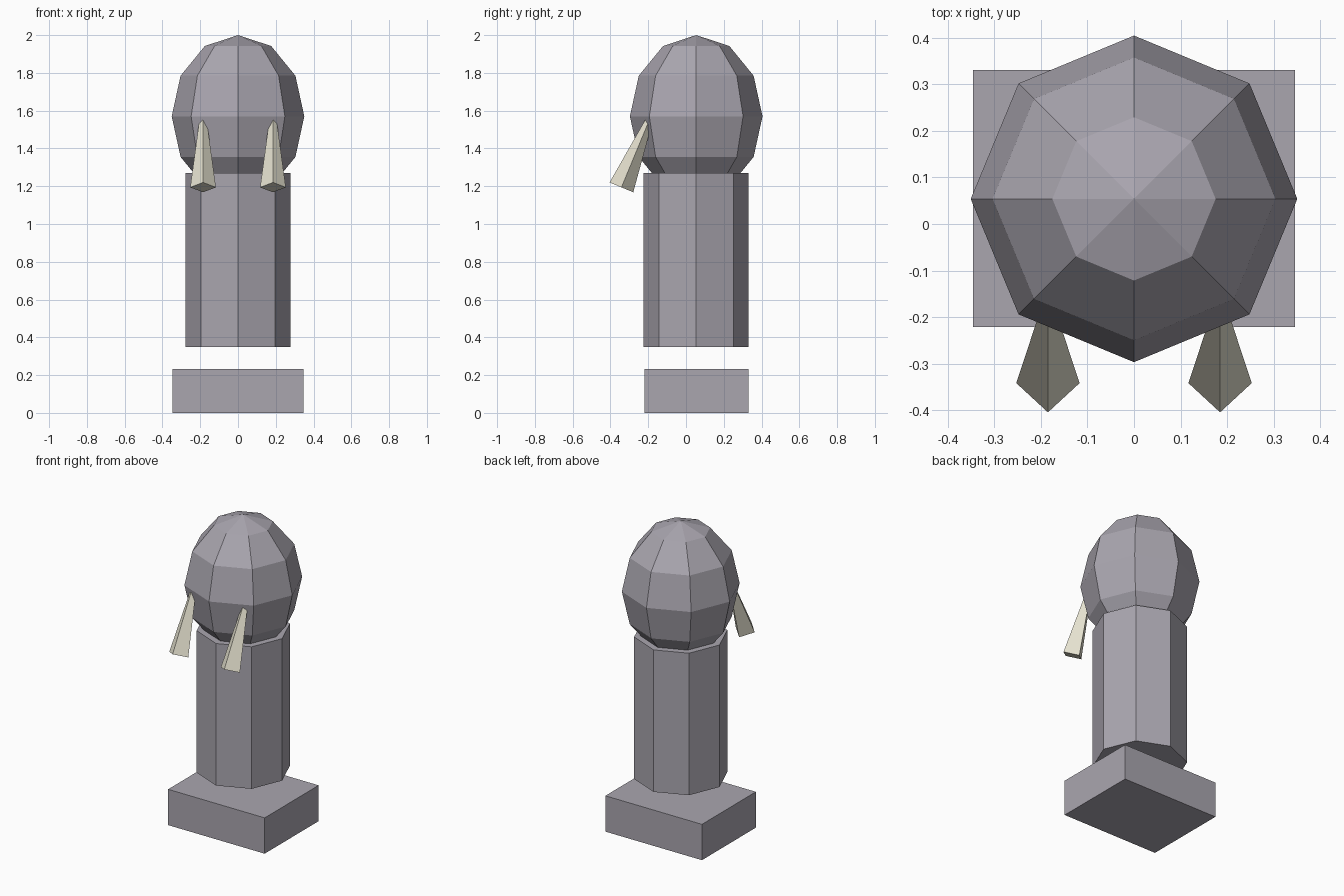
import bpy
import math
from mathutils import Matrix, Vector

if "Cube" in bpy.data.objects:
    bpy.data.objects.remove(bpy.data.objects["Cube"])

CY = 0.054  # shared body axis, set back to leave room for the tusks


def material(name, rgb):
    m = bpy.data.materials.new(name)
    m.diffuse_color = (*rgb, 1.0)
    m.use_nodes = True
    m.node_tree.nodes["Principled BSDF"].inputs["Base Color"].default_value = m.diffuse_color
    return m


def finish(name, mat):
    ob = bpy.context.object
    ob.name = ob.data.name = name
    ob.data.materials.append(mat)
    return ob


stone = material("grey_hide", (0.40, 0.38, 0.43))
ivory = material("ivory", (0.80, 0.77, 0.64))

# Square foot block
bpy.ops.mesh.primitive_cube_add(size=1, location=(0, CY + 0.001, 0.116))
foot = finish("foot_block", stone)
foot.scale = (0.692, 0.552, 0.232)

# Eight-sided column floating above the foot
bpy.ops.mesh.primitive_cylinder_add(vertices=8, radius=0.278, depth=0.92,
                                    location=(0, CY, 0.81))
finish("column", stone)

# Faceted egg-shaped head
bpy.ops.mesh.primitive_uv_sphere_add(segments=8, ring_count=6, radius=1,
                                     location=(0, CY, 1.57))
head = finish("head", stone)
head.scale = (0.351, 0.351, 0.43)

# Pair of square tapering tusks, wide end hanging forward, tip inside the head
tilt, length = math.radians(-22.5), 0.46
axis = Matrix.Rotation(tilt, 3, 'X') @ Vector((0, 0, 1))
for side, x in (("left", -0.185), ("right", 0.185)):
    centre = Vector((x, -0.342, 1.194)) + axis * length / 2
    bpy.ops.mesh.primitive_cone_add(vertices=4, radius1=0.068, radius2=0.01,
                                    depth=length, location=centre,
                                    rotation=(tilt, 0, 0))
    finish("tusk_" + side, ivory)
